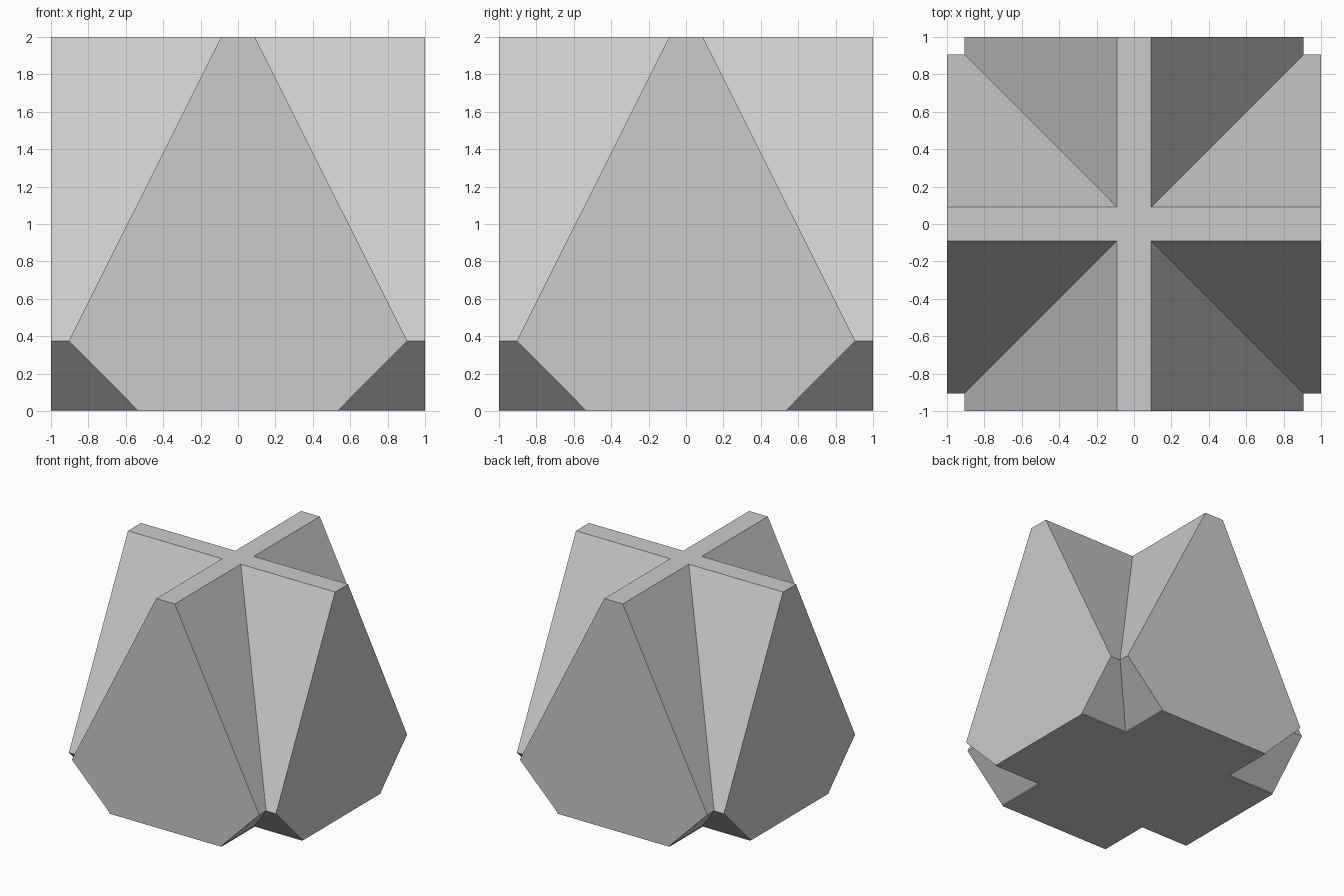
import bpy, bmesh, math
from mathutils import Matrix

if "Cube" in bpy.data.objects:
    bpy.data.objects.remove(bpy.data.objects["Cube"], do_unlink=True)

# Single flat grey
grey = bpy.data.materials.new("light grey")
grey.use_nodes = True
colour = (0.6, 0.6, 0.6, 1)
grey.diffuse_color = colour
grey.node_tree.nodes["Principled BSDF"].inputs["Base Color"].default_value = colour

# Half outline of a wing: narrow top, wide shoulder, tapered foot with a thin sole
half = [(0.54, 0), (0.54, 0.008), (0.905, 0.375), (0.09, 2)]
outline = half + [(-x, z) for x, z in reversed(half)]


def prism(name, turn):
    """Extrude the outline along y, then turn it about z."""
    bm = bmesh.new()
    face = bm.faces.new([bm.verts.new((x, -1, z)) for x, z in outline])
    extruded = bmesh.ops.extrude_face_region(bm, geom=[face])["geom"]
    moved = [v for v in extruded if isinstance(v, bmesh.types.BMVert)]
    bmesh.ops.translate(bm, verts=moved, vec=(0, 2, 0))
    bmesh.ops.recalc_face_normals(bm, faces=bm.faces)
    bm.transform(Matrix.Rotation(turn, 4, "Z"))
    mesh = bpy.data.meshes.new(name)
    bm.to_mesh(mesh)
    bm.free()
    mesh.materials.append(grey)
    obj = bpy.data.objects.new(name, mesh)
    bpy.context.collection.objects.link(obj)
    return obj


# Two identical prisms crossing at right angles, joined into one solid
body = prism("crossed_block", 0)
cross = prism("cross_helper", math.pi / 2)
cross.hide_render = True
union = body.modifiers.new("union", "BOOLEAN")
union.operation = "UNION"
union.solver = "EXACT"
union.object = cross
bpy.context.view_layer.objects.active = body
bpy.ops.object.modifier_apply(modifier=union.name)
bpy.data.objects.remove(cross, do_unlink=True)
